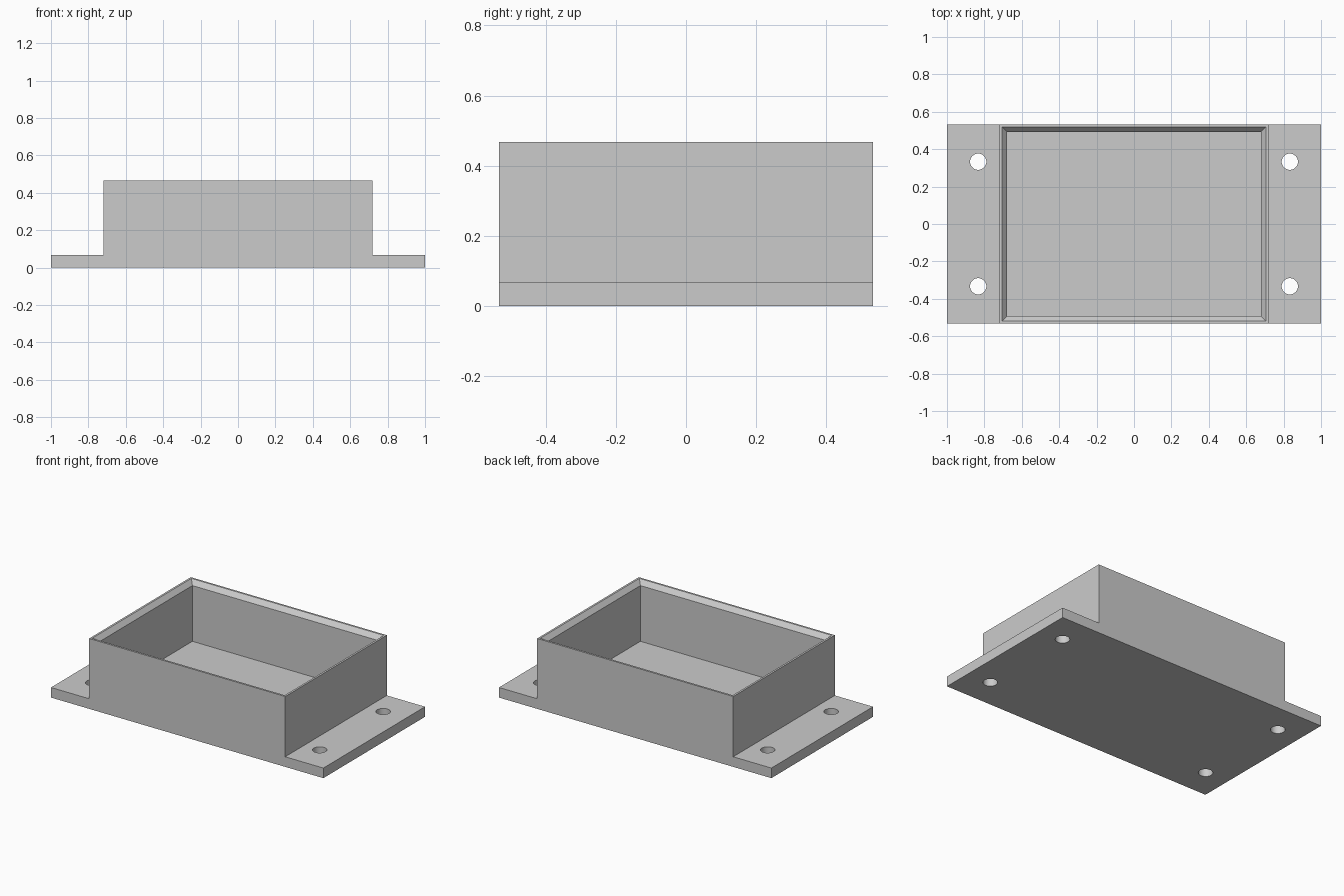
import bpy
import bmesh

if "Cube" in bpy.data.objects:
    bpy.data.objects.remove(bpy.data.objects["Cube"], do_unlink=True)

# Main sizes
HALF_L, HALF_W = 1.0, 0.533
BOX_X = 0.72
PLATE_Z, TOP_Z = 0.067, 0.467
LIP, WALL, BEVEL = 0.0133, 0.04, 0.0267
HOLE_X, HOLE_Y, HOLE_R = 0.833, 0.333, 0.0435

grey = bpy.data.materials.new("plain_grey")
grey.use_nodes = True
colour = (0.6, 0.6, 0.6, 1)
grey.diffuse_color = colour
grey.node_tree.nodes["Principled BSDF"].inputs["Base Color"].default_value = colour


def make_object(name, bm):
    bmesh.ops.recalc_face_normals(bm, faces=bm.faces)
    mesh = bpy.data.meshes.new(name)
    bm.to_mesh(mesh)
    bm.free()
    mesh.materials.append(grey)
    obj = bpy.data.objects.new(name, mesh)
    bpy.context.collection.objects.link(obj)
    return obj


# Solid body: stepped profile with mounting flanges, swept front to back
half = [(HALF_L, 0), (HALF_L, PLATE_Z), (BOX_X, PLATE_Z), (BOX_X, TOP_Z)]
outline = half + [(-x, z) for x, z in reversed(half)]
bm = bmesh.new()
face = bm.faces.new([bm.verts.new((x, -HALF_W, z)) for x, z in outline])
swept = bmesh.ops.extrude_face_region(bm, geom=[face])["geom"]
bmesh.ops.translate(bm, vec=(0, 2 * HALF_W, 0),
                    verts=[v for v in swept if isinstance(v, bmesh.types.BMVert)])
body = make_object("enclosure_body", bm)

# Cavity cutter: straight walls below, bevelled lid seat, clearance above
bm = bmesh.new()
levels = [(WALL, PLATE_Z), (WALL, TOP_Z - 0.03), (LIP, TOP_Z), (LIP, TOP_Z + 0.1)]
rings = []
for inset, z in levels:
    x, y = BOX_X - inset, HALF_W - inset
    rings.append([bm.verts.new((sx * x, sy * y, z))
                  for sx, sy in ((-1, -1), (1, -1), (1, 1), (-1, 1))])
for low, high in zip(rings, rings[1:]):
    for i in range(4):
        j = (i + 1) % 4
        bm.faces.new((low[i], low[j], high[j], high[i]))
bm.faces.new(rings[0])
bm.faces.new(rings[-1])
cutters = [make_object("cavity_cutter", bm)]

# Screw hole cutters, one per flange corner
for sx in (-1, 1):
    for sy in (-1, 1):
        bm = bmesh.new()
        bmesh.ops.create_cone(bm, cap_ends=True, segments=40, radius1=HOLE_R,
                              radius2=HOLE_R, depth=0.4)
        bmesh.ops.translate(bm, vec=(sx * HOLE_X, sy * HOLE_Y, 0), verts=bm.verts)
        cutters.append(make_object("screw_hole_cutter", bm))

# Cut everything, then drop the cutters
bpy.ops.object.select_all(action='DESELECT')
bpy.context.view_layer.objects.active = body
body.select_set(True)
for cutter in cutters:
    cutter.hide_render = True
    mod = body.modifiers.new("cut", 'BOOLEAN')
    mod.operation = 'DIFFERENCE'
    mod.solver = 'EXACT'
    mod.object = cutter
    bpy.ops.object.modifier_apply(modifier=mod.name)
    bpy.data.objects.remove(cutter, do_unlink=True)
bpy.ops.object.shade_smooth_by_angle()
